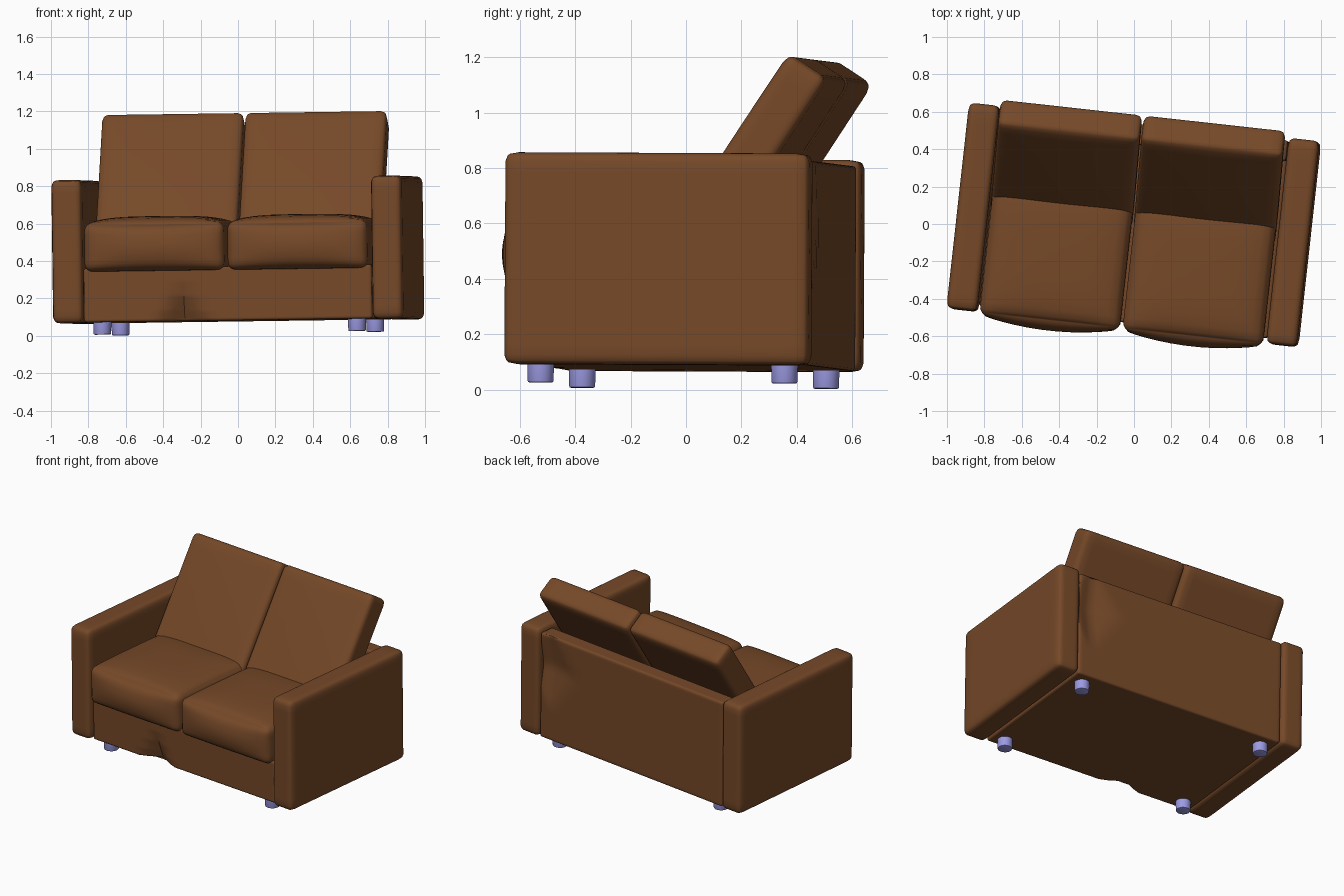
import bpy, bmesh, math
from mathutils import Matrix, Vector

cube = bpy.data.objects.get("Cube")
if cube:
    bpy.data.objects.remove(cube, do_unlink=True)


def material(name, color):
    mat = bpy.data.materials.new(name)
    mat.use_nodes = True
    mat.diffuse_color = (*color, 1)
    mat.node_tree.nodes["Principled BSDF"].inputs["Base Color"].default_value = (*color, 1)
    return mat


LEATHER = material("brown leather", (0.18, 0.066, 0.021))
FEET = material("lilac feet", (0.34, 0.33, 0.78))

# The whole sofa is turned and leans slightly
STANCE = (Matrix.Translation((0.006, 0, 0))
          @ Matrix.Rotation(math.radians(-6.3), 4, 'Z')
          @ Matrix.Rotation(math.radians(-0.8), 4, 'Y')
          @ Matrix.Rotation(math.radians(-0.25), 4, 'X'))


def finish(name, bm, mat, place, angle):
    bmesh.ops.recalc_face_normals(bm, faces=bm.faces)
    mesh = bpy.data.meshes.new(name)
    bm.to_mesh(mesh)
    bm.free()
    mesh.materials.append(mat)
    obj = bpy.data.objects.new(name, mesh)
    bpy.context.collection.objects.link(obj)
    obj.matrix_world = STANCE @ place
    bpy.ops.object.select_all(action='DESELECT')
    obj.select_set(True)
    bpy.context.view_layer.objects.active = obj
    bpy.ops.object.shade_smooth_by_angle(angle=math.radians(angle))
    return obj


def soft_box(name, size, center, radius, shape=None, tilt=0, cuts=14):
    """Rounded box; shape(u, p) moves a point p, with u its -1..1 position."""
    bm = bmesh.new()
    bmesh.ops.create_cube(bm, size=2)
    bmesh.ops.subdivide_edges(bm, edges=bm.edges[:], cuts=cuts, use_grid_fill=True)
    half = Vector(size) / 2
    for v in bm.verts:
        u = Vector([math.sin(c * math.pi / 2) for c in v.co])
        p = Vector([a * h for a, h in zip(u, half)])
        core = Vector([max(radius - h, min(h - radius, a)) for a, h in zip(p, half)])
        p = core + (p - core).normalized() * radius
        v.co = shape(u, p) if shape else p
    place = Matrix.Translation(center) @ Matrix.Rotation(math.radians(tilt), 4, 'X')
    return finish(name, bm, LEATHER, place, 50)


def dome(a, b):
    return (1 - a * a) * (1 - b * b)


# Seat cushions: crowned top and bulging front
def puff_seat(u, p):
    if u.z > 0:
        p.z += 0.035 * u.z * (1 - u.x ** 4) * (1 - u.y ** 4)
    if u.y < 0:
        p.y += 0.045 * u.y * dome(u.x, u.z)
    return p


# Back cushions: gently crowned front
def puff_back(u, p):
    if u.y < 0:
        p.y += 0.015 * u.y * dome(u.x, u.z)
    return p


# Folded notch at the bottom of the front panel
def front_fold(u, p):
    if u.y < -0.9:
        depth = 1 - abs(p.x + 0.24) / 0.13 - (p.z + 0.13) / 0.2
        p.y += 0.07 * max(0, min(1, depth))
    return p


# Sagging fabric near one end of the rear panel
def rear_sag(u, p):
    if u.y > 0.9:
        depth = 1 - abs(p.x - 0.68) / 0.2 - abs(p.z - 0.14) / 0.3
        p.y -= 0.05 * max(0, depth)
    return p


soft_box("base_frame", (1.55, 1.03, 0.29), (0, -0.015, 0.225), 0.015, front_fold, cuts=44)
soft_box("rear_panel", (1.55, 0.11, 0.74), (0, 0.475, 0.45), 0.015, rear_sag, cuts=30)

for side, s in (("left", 1), ("right", -1)):
    soft_box(side + "_arm", (0.165, 1.105, 0.765), (s * 0.86, -0.008, 0.46), 0.035)
    soft_box(side + "_seat_cushion", (0.755, 0.74, 0.26), (s * 0.385 - 0.005, -0.205, 0.48),
             0.045, puff_seat)
    soft_box(side + "_back_cushion", (0.762, 0.17, 0.9), (s * 0.385 - 0.005, 0.273, 0.783),
             0.035, puff_back, tilt=-33)
    for end, y in (("front", -0.453), ("rear", 0.433)):
        bm = bmesh.new()
        bmesh.ops.create_cone(bm, cap_ends=True, segments=24, radius1=0.047,
                              radius2=0.049, depth=0.09)
        rim = [e for e in bm.edges if all(v.co.z < 0 for v in e.verts)]
        bmesh.ops.bevel(bm, geom=rim, offset=0.006, segments=2, affect='EDGES', profile=0.5)
        finish(f"{end}_{side}_foot", bm, FEET, Matrix.Translation((s * 0.685, y, 0.059)), 40)
